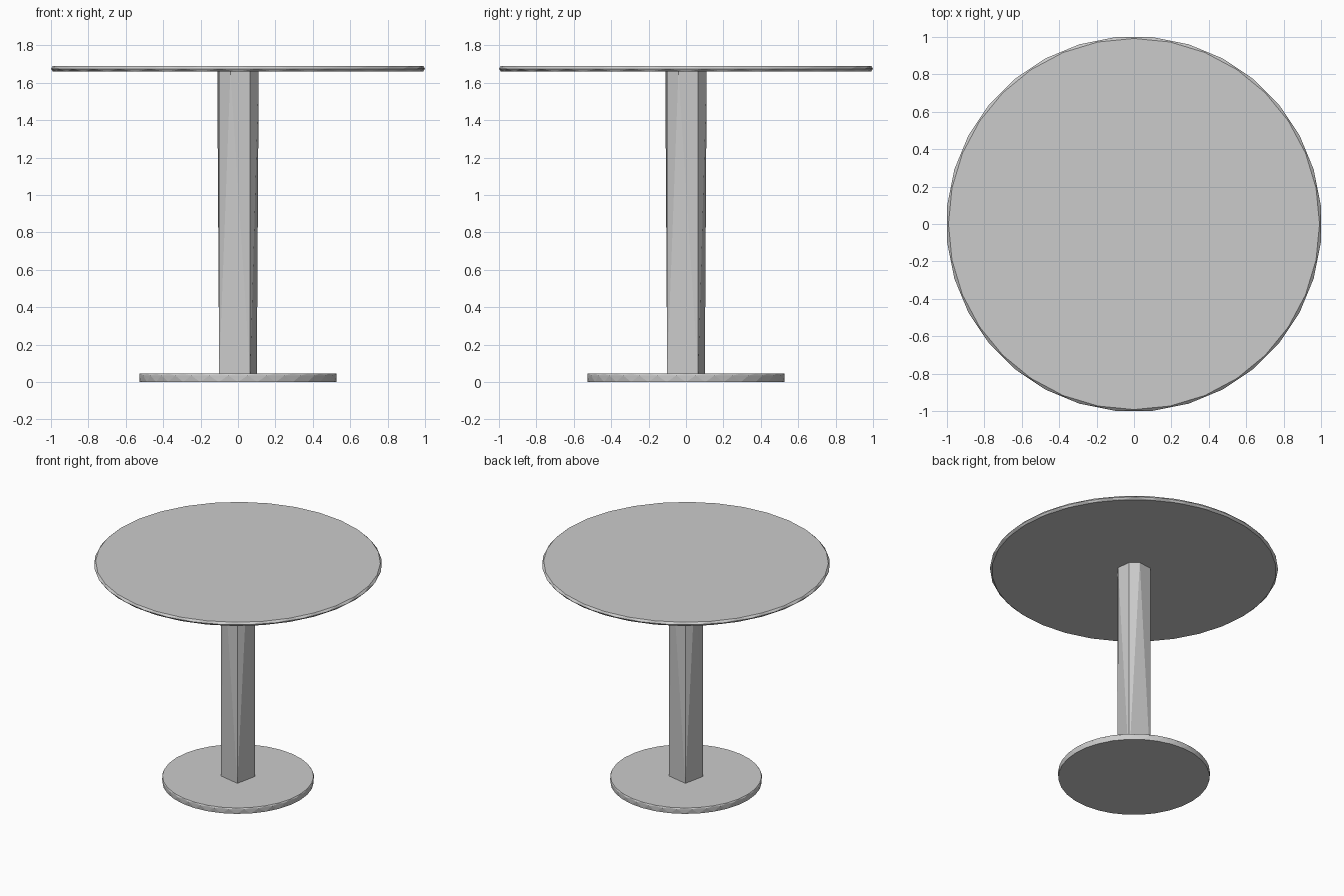
import bpy, bmesh
from math import radians, cos, sin

if "Cube" in bpy.data.objects:
    bpy.data.objects.remove(bpy.data.objects["Cube"])


def ring(angles, radius, z):
    return [(radius * cos(radians(a)), radius * sin(radians(a)), z) for a in angles]


def hull(name, points):
    bm = bmesh.new()
    for p in points:
        bm.verts.new(p)
    bmesh.ops.convex_hull(bm, input=bm.verts[:])
    bmesh.ops.dissolve_limit(bm, angle_limit=radians(0.5), verts=bm.verts[:], edges=bm.edges[:])
    bmesh.ops.recalc_face_normals(bm, faces=bm.faces[:])
    mesh = bpy.data.meshes.new(name)
    bm.to_mesh(mesh)
    bm.free()
    obj = bpy.data.objects.new(name, mesh)
    bpy.context.collection.objects.link(obj)
    return obj


SIDES = 32
STEP = 360 / SIDES
even = [i * STEP for i in range(SIDES)]
odd = [a + STEP / 2 for a in even]

# Round tabletop with a faceted, slightly rounded rim
hull("tabletop", ring(even, 0.99, 1.66) + ring(odd, 1.004, 1.675) + ring(even, 0.992, 1.69))

# Round foot plate with a faceted rim
hull("base_plate", ring(even, 0.527, 0.0) + ring(odd, 0.53, 0.035) + ring(even, 0.526, 0.045))

# Column: square at the foot, twisting into extra corners at the top
foot = [-57 + 90 * i for i in range(4)]
twisted = [-110 + 90 * i for i in range(4)]
hull("column", ring(foot, 0.12, 0.04) + ring(foot, 0.12, 1.665) + ring(twisted, 0.118, 1.665))
